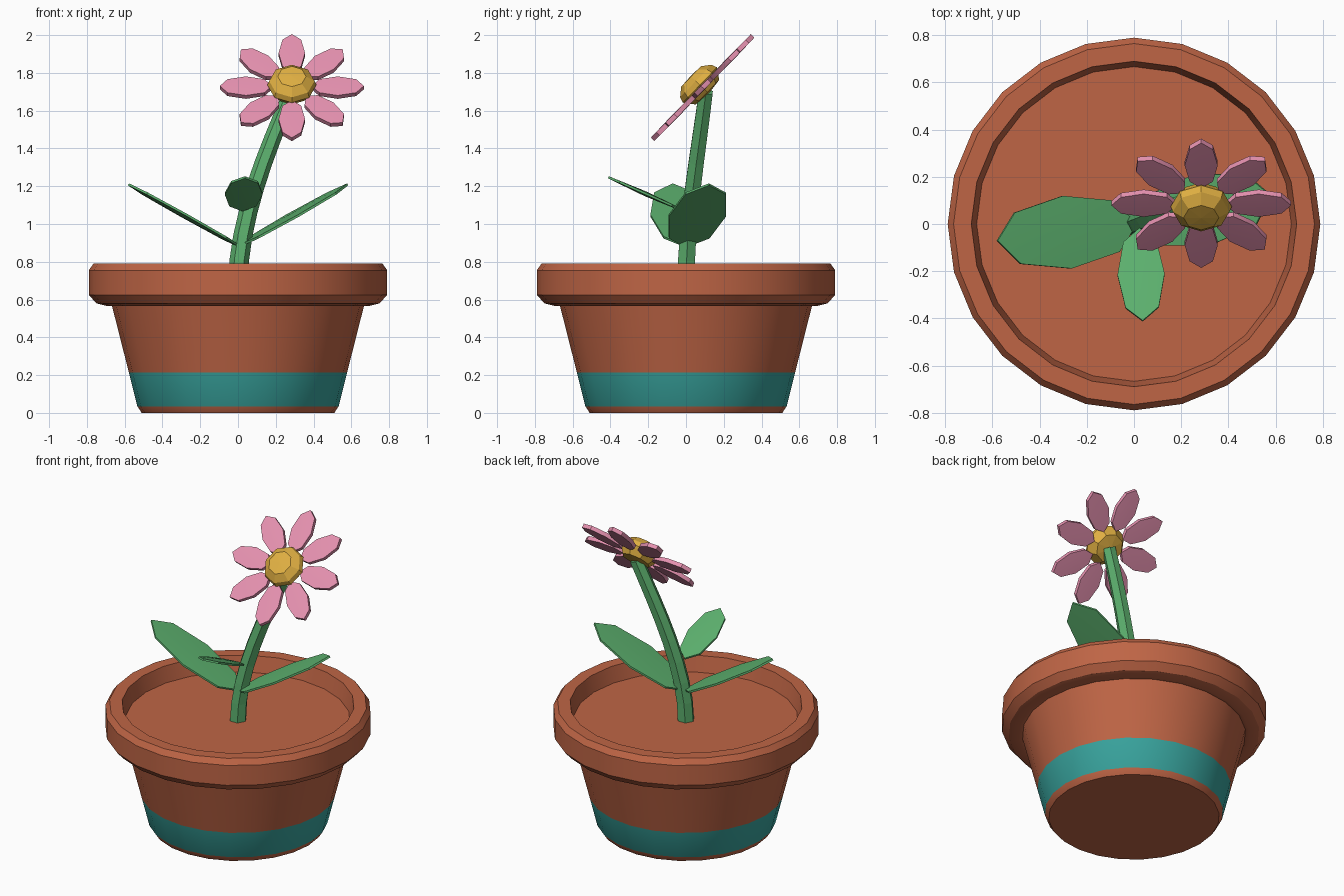
import bpy, bmesh, math
from mathutils import Matrix, Vector

if "Cube" in bpy.data.objects:
    bpy.data.objects.remove(bpy.data.objects["Cube"])


def material(name, rgb):
    m = bpy.data.materials.new(name)
    m.diffuse_color = (*rgb, 1)
    m.use_nodes = True
    m.node_tree.nodes["Principled BSDF"].inputs["Base Color"].default_value = m.diffuse_color
    return m


CLAY = material("terracotta", (0.52, 0.13, 0.06))
TEAL = material("teal", (0.04, 0.37, 0.34))
GREEN = material("green", (0.107, 0.434, 0.155))
PINK = material("pink", (0.79, 0.285, 0.434))
GOLD = material("gold", (0.75, 0.434, 0.055))


def lathe(name, profile, sides, mat, matrix=Matrix(), smooth=True):
    """Revolve (radius, height) points around z, then place with matrix."""
    bm = bmesh.new()
    rings = [[bm.verts.new((r * math.cos(2 * math.pi * i / sides),
                            r * math.sin(2 * math.pi * i / sides), z))
              for i in range(sides)] for r, z in profile]
    for a, b in zip(rings, rings[1:]):
        for i in range(sides):
            j = (i + 1) % sides
            bm.faces.new((a[i], a[j], b[j], b[i]))
    bmesh.ops.remove_doubles(bm, verts=bm.verts, dist=1e-5)
    bmesh.ops.transform(bm, matrix=matrix, verts=bm.verts)
    bmesh.ops.recalc_face_normals(bm, faces=bm.faces)
    mesh = bpy.data.meshes.new(name)
    bm.to_mesh(mesh)
    bm.free()
    mesh.materials.append(mat)
    ob = bpy.data.objects.new(name, mesh)
    bpy.context.collection.objects.link(ob)
    if smooth:
        bpy.ops.object.select_all(action='DESELECT')
        ob.select_set(True)
        bpy.context.view_layer.objects.active = ob
        bpy.ops.object.shade_smooth_by_angle(angle=math.radians(30))
    return ob


# Pot with rim and filled top; the faces of the lower band are teal
pot = lathe("pot", [(0, 0), (0.51, 0), (0.533, 0.035), (0.578, 0.215), (0.668, 0.57),
                    (0.69, 0.565), (0.75, 0.58), (0.79, 0.625), (0.79, 0.755),
                    (0.765, 0.79), (0.69, 0.79), (0.667, 0.69), (0, 0.69)], 24, CLAY)
pot.data.materials.append(TEAL)
for f in pot.data.polygons:
    if 0.04 < f.center.z < 0.21:
        f.material_index = 1

# Curved tapering stem
curve = bpy.data.curves.new("stem", 'CURVE')
curve.dimensions = '3D'
curve.bevel_depth = 0.053
curve.bevel_resolution = 1
curve.use_fill_caps = True
curve.resolution_u = 8
sp = curve.splines.new('BEZIER')
sp.bezier_points.add(1)
for p, co, left, right, rad in zip(
        sp.bezier_points, [(0, 0, 0.68), (0.285, 0.105, 1.7)],
        [(0, 0, 0.4), (0.15, 0.065, 1.38)], [(0, 0, 1.02), (0.4, 0.13, 2.0)], [1, 0.8]):
    p.handle_left_type = p.handle_right_type = 'FREE'
    p.co, p.handle_left, p.handle_right, p.radius = co, left, right, rad
stem = bpy.data.objects.new("stem", curve)
bpy.context.collection.objects.link(stem)
curve.materials.append(GREEN)
bpy.ops.object.select_all(action='DESELECT')
stem.select_set(True)
bpy.context.view_layer.objects.active = stem
bpy.ops.object.convert(target='MESH')
bpy.ops.object.shade_flat()


# Leaves: thin eight-sided ovals rising outward from the stem
def leaf(name, centre, azimuth, pitch, length, width):
    m = (Matrix.Translation(centre) @ Matrix.Rotation(math.radians(azimuth), 4, 'Z')
         @ Matrix.Rotation(math.radians(-pitch), 4, 'Y')
         @ Matrix.Diagonal((length, width, 1, 1)))
    lathe(name, [(0, -0.013), (1, -0.006), (1, 0.006), (0, 0.013)], 8, GREEN, m)


leaf("leaf_left", (-0.285, -0.035, 1.045), 187, 29, 0.34, 0.155)
leaf("leaf_right", (0.29, 0.06, 1.045), 12, 29, 0.34, 0.155)
leaf("leaf_front", (0.03, -0.215, 1.16), -88, 24, 0.215, 0.1)

# Flower head tilted forward: eight petals around a domed centre
head = Matrix.Translation((0.285, 0.088, 1.722)) @ Matrix.Rotation(math.radians(46), 4, 'X')
for k in range(8):
    m = (head @ Matrix.Rotation(k * math.pi / 4, 4, 'Z')
         @ Matrix.Translation((0.243, 0, 0)) @ Matrix.Diagonal((0.138, 0.07, 1, 1)))
    lathe(f"petal_{k + 1}", [(0, -0.015), (1, -0.013), (1, 0.013), (0, 0.015)], 8, PINK, m)
lathe("flower_centre", [(0, -0.045), (0.09, -0.035), (0.13, 0.02), (0.12, 0.05),
                        (0.075, 0.085), (0, 0.088)], 8, GOLD, head, smooth=False)
